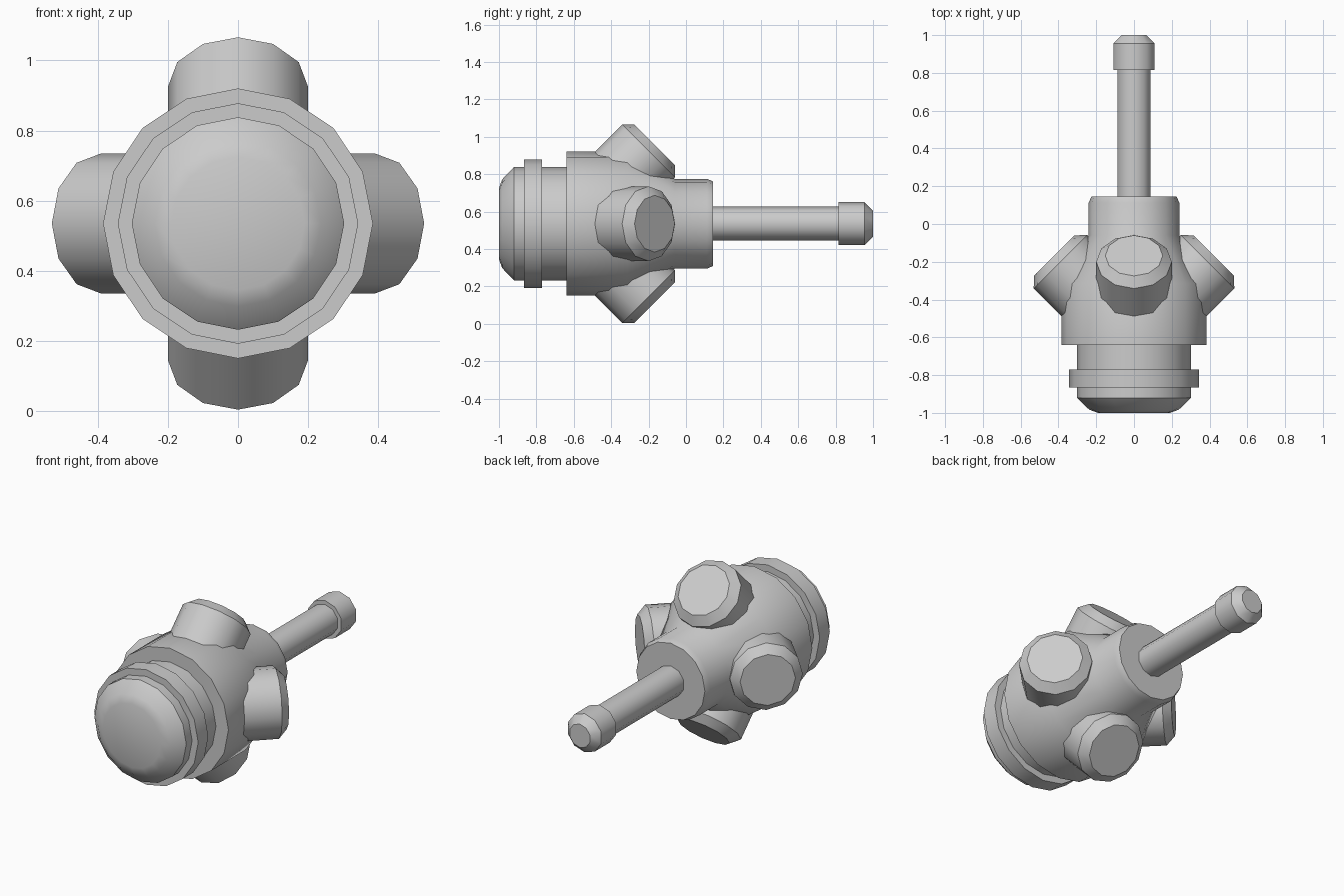
import bpy, bmesh, math
from mathutils import Vector

if "Cube" in bpy.data.objects:
    bpy.data.objects.remove(bpy.data.objects["Cube"])

CENTER = Vector((0, 0, 0.535))
BACK = Vector((0, 1, 0))
UP = Vector((0, 0, 1))

grey = bpy.data.materials.new("plain grey")
grey.diffuse_color = (0.6, 0.6, 0.6, 1)
grey.use_nodes = True
grey.node_tree.nodes["Principled BSDF"].inputs["Base Color"].default_value = grey.diffuse_color


def lathe(name, profile, sides, origin=CENTER, axis=BACK, ref=UP):
    """Closed solid of revolution; profile is (distance along axis, radius)."""
    side = axis.cross(ref)
    bm = bmesh.new()
    rings = []
    for d, r in profile:
        ring = []
        for i in range(sides):
            a = 2 * math.pi * i / sides
            ring.append(bm.verts.new(origin + axis * d + (ref * math.cos(a) + side * math.sin(a)) * r))
        rings.append(ring)
    for lo, hi in zip(rings, rings[1:]):
        for i in range(sides):
            j = (i + 1) % sides
            bm.faces.new((lo[i], lo[j], hi[j], hi[i]))
    bm.faces.new(rings[0])
    bm.faces.new(rings[-1])
    bmesh.ops.recalc_face_normals(bm, faces=bm.faces)
    mesh = bpy.data.meshes.new(name)
    bm.to_mesh(mesh)
    bm.free()
    mesh.materials.append(grey)
    obj = bpy.data.objects.new(name, mesh)
    bpy.context.collection.objects.link(obj)
    bpy.ops.object.select_all(action='DESELECT')
    obj.select_set(True)
    bpy.context.view_layer.objects.active = obj
    bpy.ops.object.shade_smooth_by_angle(angle=math.radians(38))
    return obj


# Housing: rounded nose, raised collar, wide barrel, taper and neck
lathe("housing", [
    (-1.0, 0.19), (-0.983, 0.237), (-0.92, 0.303),
    (-0.865, 0.303), (-0.865, 0.343), (-0.77, 0.343), (-0.77, 0.303),
    (-0.64, 0.303), (-0.64, 0.385), (-0.315, 0.385), (-0.06, 0.24),
    (0.112, 0.24), (0.145, 0.226),
], 16)

# Rod and its chamfered tip
lathe("rod", [(0.14, 0.091), (0.82, 0.091)], 10)
lathe("rod_tip", [(0.815, 0.115), (0.955, 0.115), (1.0, 0.07)], 10)

# Four angled ports around the barrel, leaning backwards at 45 degrees
for label, out in (("top", UP), ("bottom", -UP),
                   ("right", Vector((1, 0, 0))), ("left", Vector((-1, 0, 0)))):
    axis = (BACK + out).normalized()
    ref = (out - BACK).normalized()
    lathe("port_" + label, [(-0.25, 0.2), (0.134, 0.2), (0.18, 0.152)],
          12, CENTER + ref * 0.417, axis, ref)
